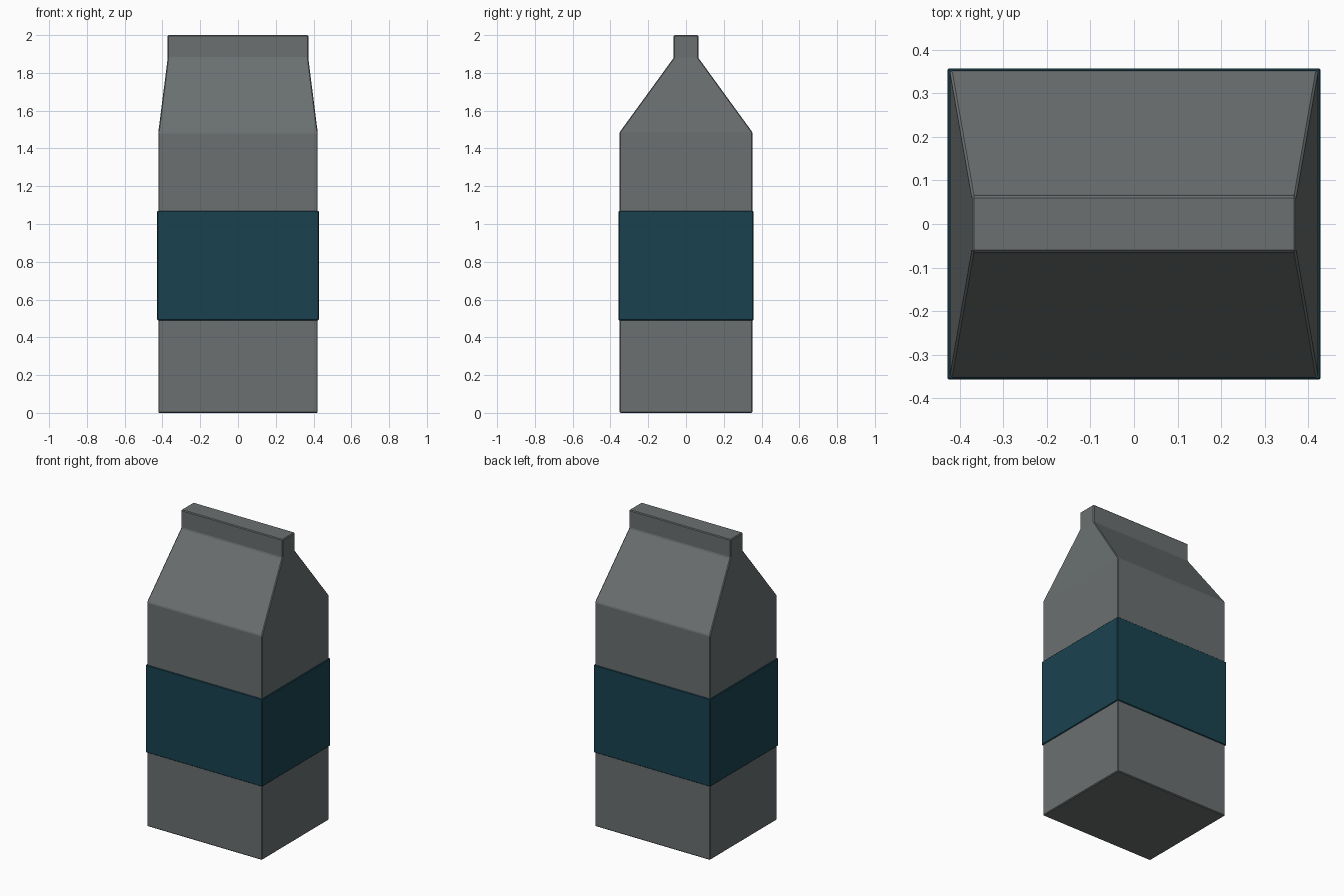
import bpy, bmesh

if "Cube" in bpy.data.objects:
    bpy.data.objects.remove(bpy.data.objects["Cube"])


def lofted_box(name, sections, bevel, color):
    """Stack rectangular sections (half_x, half_y, z) into a closed solid."""
    bm = bmesh.new()
    rings = []
    for hx, hy, z in sections:
        corners = [(-hx, -hy), (hx, -hy), (hx, hy), (-hx, hy)]
        rings.append([bm.verts.new((x, y, z)) for x, y in corners])
    for low, high in zip(rings, rings[1:]):
        for i in range(4):
            j = (i + 1) % 4
            bm.faces.new((low[i], low[j], high[j], high[i]))
    bm.faces.new(rings[0][::-1])
    bm.faces.new(rings[-1])
    bmesh.ops.recalc_face_normals(bm, faces=bm.faces[:])
    mesh = bpy.data.meshes.new(name)
    bm.to_mesh(mesh)
    bm.free()
    obj = bpy.data.objects.new(name, mesh)
    bpy.context.collection.objects.link(obj)
    mat = bpy.data.materials.new(name + "_color")
    mat.diffuse_color = color
    mat.use_nodes = True
    mat.node_tree.nodes["Principled BSDF"].inputs["Base Color"].default_value = mat.diffuse_color
    mesh.materials.append(mat)
    mod = obj.modifiers.new("edge_bevel", 'BEVEL')
    mod.width = bevel
    mod.segments = 1
    mod.limit_method = 'ANGLE'
    mod.angle_limit = 0.3
    return obj


# Carton: straight walls, gabled shoulders and the sealed top fin
lofted_box("carton_body", [
    (0.422, 0.352, 0.0),
    (0.422, 0.352, 1.485),
    (0.372, 0.065, 1.88),
    (0.372, 0.065, 2.0),
], 0.005, (0.145, 0.16, 0.165, 1.0))

# Coloured label wrapped around the walls
lofted_box("label_band", [
    (0.428, 0.357, 0.49),
    (0.428, 0.357, 1.07),
], 0.004, (0.01, 0.055, 0.08, 1.0))
